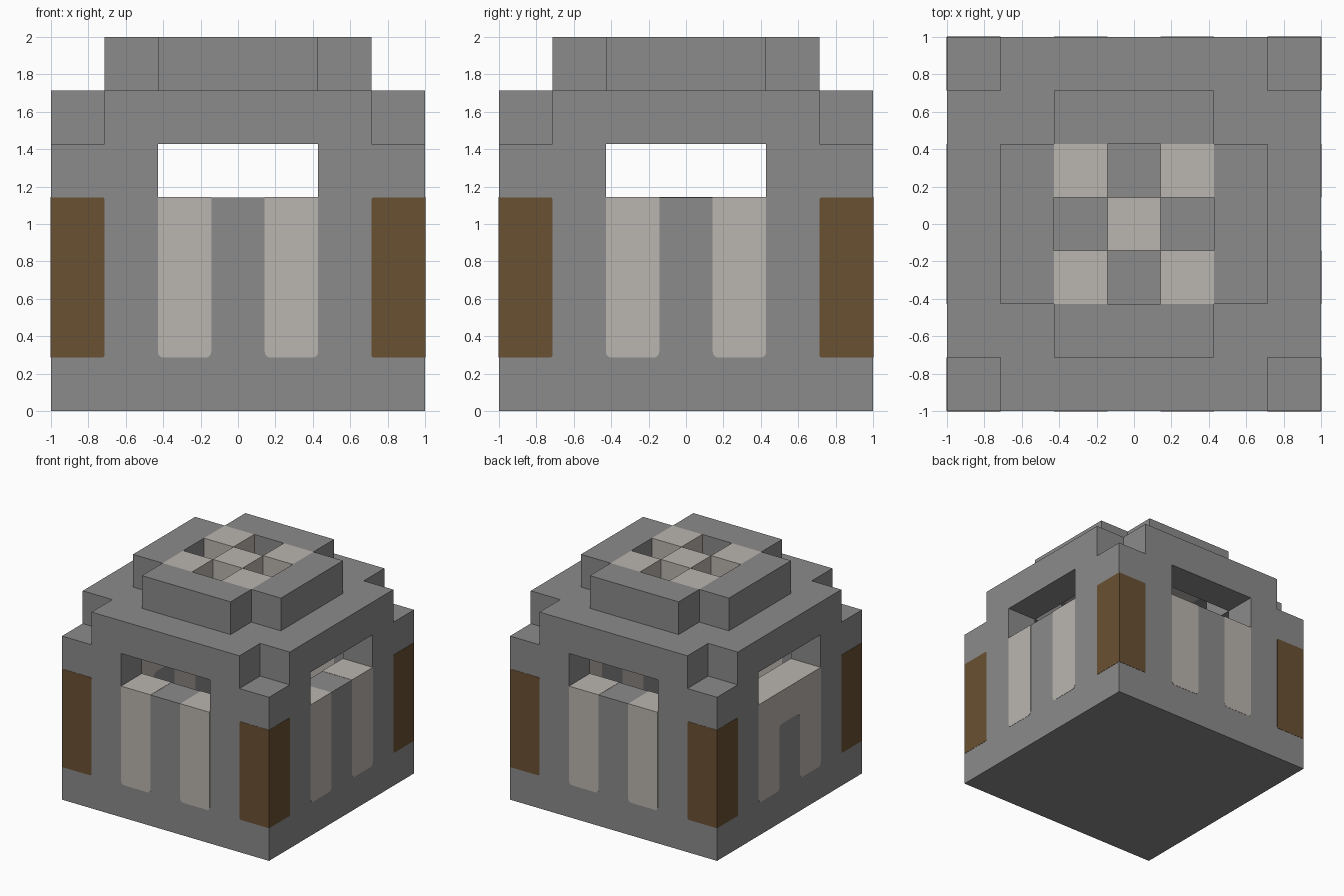
import bpy, bmesh, math
from mathutils import Vector, Matrix

if "Cube" in bpy.data.objects:
    bpy.data.objects.remove(bpy.data.objects["Cube"], do_unlink=True)

U = 2 / 7          # one block
PROUD = 0.002      # how far the coloured inlays stand out


def material(name, rgb):
    mat = bpy.data.materials.new(name)
    mat.use_nodes = True
    mat.diffuse_color = (*rgb, 1)
    bsdf = mat.node_tree.nodes["Principled BSDF"]
    bsdf.inputs["Base Color"].default_value = (*rgb, 1)
    bsdf.inputs["Roughness"].default_value = 0.9
    return mat


STONE = material("grey stone", (0.258, 0.258, 0.258))
PALE = material("pale stone", (0.49, 0.46, 0.43))
WOOD = material("brown wood", (0.144, 0.082, 0.032))


def finish(name, bm, mat):
    bmesh.ops.recalc_face_normals(bm, faces=bm.faces)
    mesh = bpy.data.meshes.new(name)
    bm.to_mesh(mesh)
    bm.free()
    mesh.materials.append(mat)
    obj = bpy.data.objects.new(name, mesh)
    bpy.context.collection.objects.link(obj)
    return obj


def blocks(name, low, high, rule, mat):
    """Fill whole blocks between two levels where rule(outer, inner) holds."""
    span = range(-3, 4)
    cells = {(i, j) for i in span for j in span
             if rule(max(abs(i), abs(j)), min(abs(i), abs(j)))}
    bm = bmesh.new()
    corners = [(-.5, -.5), (.5, -.5), (.5, .5), (-.5, .5)]
    sides = [(0, -1), (1, 0), (0, 1), (-1, 0)]
    for i, j in cells:
        ring = [((i + a) * U, (j + b) * U) for a, b in corners]
        bottom = [bm.verts.new((x, y, low * U)) for x, y in ring]
        top = [bm.verts.new((x, y, high * U)) for x, y in ring]
        bm.faces.new(top)
        bm.faces.new(bottom[::-1])
        for s, (di, dj) in enumerate(sides):
            if (i + di, j + dj) not in cells:
                t = (s + 1) % 4
                bm.faces.new((bottom[s], bottom[t], top[t], top[s]))
    bmesh.ops.remove_doubles(bm, verts=bm.verts, dist=0.001)
    bmesh.ops.dissolve_limit(bm, angle_limit=0.01, verts=bm.verts, edges=bm.edges)
    return finish(name, bm, mat)


def rounded(points):
    """Outline from (x, z, radius) corners in block units."""
    out = []
    for n, (x, z, r) in enumerate(points):
        p = Vector((x, z)) * U
        if not r:
            out.append(p)
            continue
        before = Vector(points[n - 1][:2]) * U - p
        after = Vector(points[(n + 1) % len(points)][:2]) * U - p
        a, b = before.normalized() * r, after.normalized() * r
        for k in range(6):
            t = k / 5
            out.append(p + a * (1 - t) ** 2 + b * t ** 2)
    return out


def inlay(name, points, depth, turn, mat):
    """Extrude an outline into the front wall, then turn it to its side."""
    bm = bmesh.new()
    front = [bm.verts.new((p.x, -1 - PROUD, p.y)) for p in rounded(points)]
    back = [bm.verts.new((v.co.x, -1 + depth, v.co.z)) for v in front]
    bm.faces.new(front)
    bm.faces.new(back[::-1])
    for n in range(len(front)):
        bm.faces.new((front[n - 1], front[n], back[n], back[n - 1]))
    bm.transform(Matrix.Rotation(turn * math.pi / 2, 4, 'Z'))
    return finish(name, bm, mat)


# Stone shell, level by level
blocks("floor_slab", 0, 1, lambda m, n: True, STONE)
blocks("lower_walls", 1, 4, lambda m, n: m == 3, STONE)
blocks("window_piers", 4, 5, lambda m, n: m == 3 and n >= 2, STONE)
blocks("eaves", 5, 6, lambda m, n: (m == 3 and n < 3) or (m == n == 2), STONE)
blocks("roof_ring", 6, 7, lambda m, n: m == 2 and n < 2, STONE)
blocks("roof_lattice", 6, 7, lambda m, n: m < 2 and m == n, PALE)

# Pale inlays run through the wall and show on the sill
SILL = 4 + PROUD / U
R = 0.035
through = U + PROUD
for turn, side in enumerate(("front", "left", "back")):
    for x, label in ((-1, "a"), (1, "b")):
        inlay(f"{side}_pale_strip_{label}",
              [(x - .5, 1, R), (x + .5, 1, R), (x + .5, SILL, 0), (x - .5, SILL, 0)],
              through, turn, PALE)

# Remaining side: an arch with a slot in the middle
inlay("right_pale_arch",
      [(-1.5, 1, R), (-.5, 1, R), (-.5, 3, R), (.5, 3, R), (.5, 1, R),
       (1.5, 1, R), (1.5, SILL, 0), (-1.5, SILL, 0)],
      through, 3, PALE)

# Wooden corner posts, one plate on each face
r = 0.015
for turn, side in enumerate(("front", "left", "back", "right")):
    for s, label in ((-1, "a"), (1, "b")):
        inlay(f"{side}_corner_post_{label}",
              [(s * 2.5, 1, r), (s * 3.5, 1, 0), (s * 3.5, 4, 0), (s * 2.5, 4, r)],
              PROUD, turn, WOOD)
